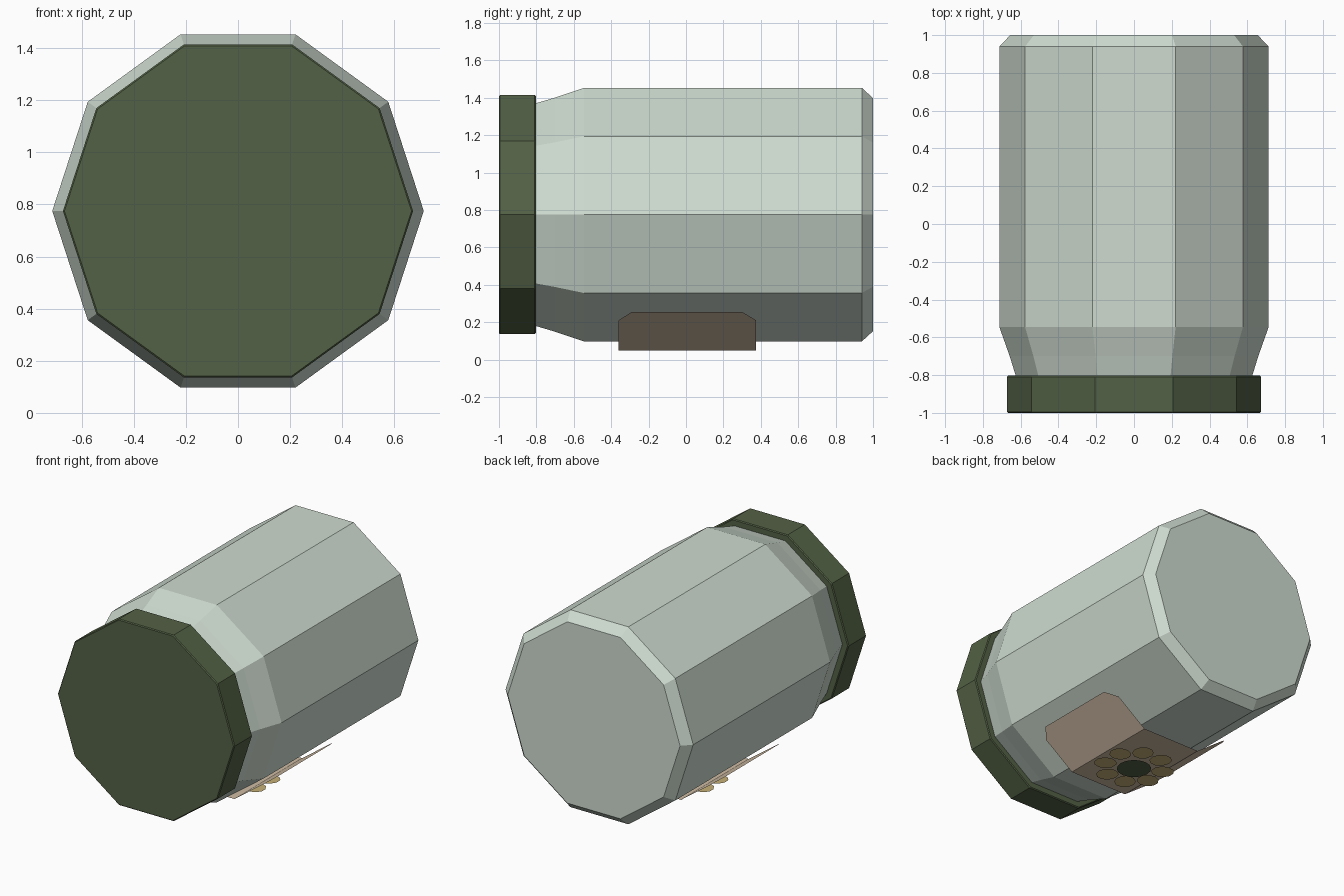
import bpy, bmesh, math

cube = bpy.data.objects.get("Cube")
if cube:
    bpy.data.objects.remove(cube)

SIDES = 10
AXIS_Z = 0.775


def material(name, rgb):
    m = bpy.data.materials.new(name)
    m.use_nodes = True
    m.diffuse_color = (*rgb, 1)
    bsdf = next(n for n in m.node_tree.nodes if n.type == 'BSDF_PRINCIPLED')
    bsdf.inputs["Base Color"].default_value = (*rgb, 1)
    return m


glass = material("pale green glass", (0.62, 0.71, 0.63))
lid_green = material("dark olive", (0.086, 0.119, 0.059))
paper = material("beige paper", (0.62, 0.50, 0.37))
petal_tan = material("petal tan", (0.57, 0.44, 0.18))


def finish(name, bm, mat):
    mesh = bpy.data.meshes.new(name)
    bm.to_mesh(mesh)
    bm.free()
    mesh.materials.append(mat)
    obj = bpy.data.objects.new(name, mesh)
    bpy.context.collection.objects.link(obj)
    return obj


def lathe(name, profile, mat):
    """Closed ten-sided solid along y from (y, radius) pairs."""
    bm = bmesh.new()
    rings = []
    for y, r in profile:
        angles = [math.tau * k / SIDES for k in range(SIDES)]
        rings.append([bm.verts.new((r * math.cos(a), y, AXIS_Z + r * math.sin(a)))
                      for a in angles])
    for a, b in zip(rings, rings[1:]):
        for k in range(SIDES):
            n = (k + 1) % SIDES
            bm.faces.new((a[k], a[n], b[n], b[k]))
    bm.faces.new(rings[0])
    bm.faces.new(rings[-1])
    bmesh.ops.recalc_face_normals(bm, faces=bm.faces)
    return finish(name, bm, mat)


def add_disc(bm, centre, rx, ry, turn, count):
    """Flat downward-facing ellipse."""
    verts = []
    for k in range(count):
        a = -math.tau * k / count
        u, v = rx * math.cos(a), ry * math.sin(a)
        verts.append(bm.verts.new((centre[0] + u * math.cos(turn) - v * math.sin(turn),
                                   centre[1] + u * math.sin(turn) + v * math.cos(turn),
                                   centre[2])))
    bm.faces.new(verts)


# Jar body with tapered shoulder and chamfered base
lathe("jar_body", [(-0.81, 0.624), (-0.70, 0.658), (-0.545, 0.713),
                   (0.94, 0.713), (1.0, 0.655)], glass)

# Lid with a fine edge bevel
lathe("jar_lid", [(-1.0, 0.666), (-0.994, 0.672), (-0.809, 0.672),
                  (-0.803, 0.666)], lid_green)

# Paper label wrapped around three facets, with clipped corners
half = [(0.507, 0.255, -0.29, 0.30), (0.445, 0.21, -0.36, 0.375),
        (0.225, 0.05, -0.36, 0.375)]
rows = half + [(-x, z, y0, y1) for x, z, y0, y1 in reversed(half)]
bm = bmesh.new()
pairs = [(bm.verts.new((x, y0, z)), bm.verts.new((x, y1, z))) for x, z, y0, y1 in rows]
for (a, b), (c, d) in zip(pairs, pairs[1:]):
    bm.faces.new((a, c, d, b))
bmesh.ops.recalc_face_normals(bm, faces=bm.faces)
if sum(f.normal.z for f in bm.faces) > 0:
    bmesh.ops.reverse_faces(bm, faces=bm.faces)
finish("label", bm, paper)

# Flower on the label: ring of petals and a round centre
bm = bmesh.new()
for k in range(8):
    a = math.tau * (k + 0.5) / 8
    add_disc(bm, (0.195 * math.cos(a), 0.195 * math.sin(a), 0.01), 0.075, 0.07, a, 10)
finish("flower_petals", bm, petal_tan)

bm = bmesh.new()
add_disc(bm, (0, 0, 0), 0.112, 0.112, 0, 16)
finish("flower_centre", bm, lid_green)
